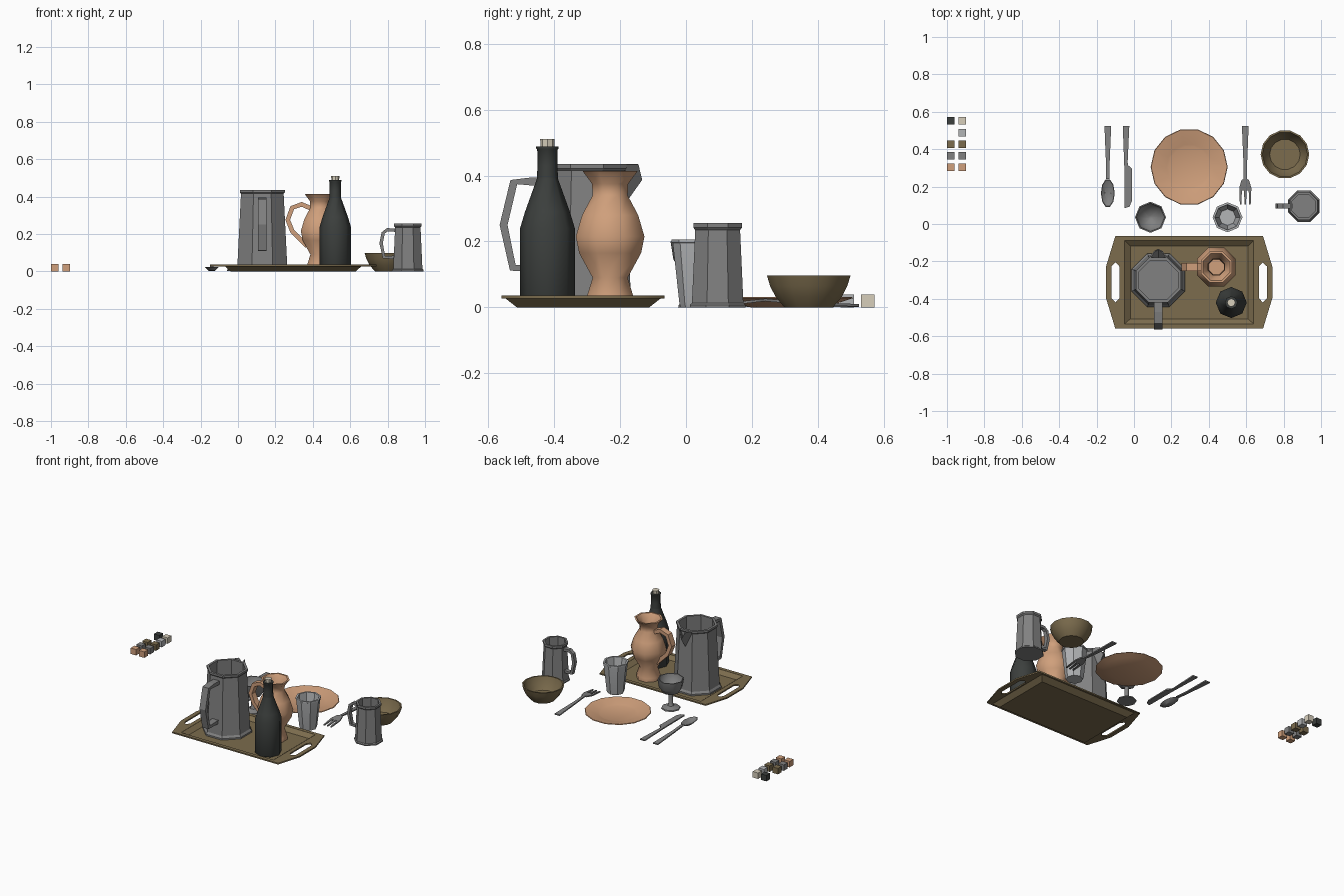
import bpy, bmesh, math
from mathutils import Vector

if "Cube" in bpy.data.objects:
    bpy.data.objects.remove(bpy.data.objects["Cube"])


def material(name, rgb):
    m = bpy.data.materials.new(name)
    m.diffuse_color = (*rgb, 1)
    m.use_nodes = True
    m.node_tree.nodes["Principled BSDF"].inputs["Base Color"].default_value = m.diffuse_color
    return m


WOOD = material("wood", (0.20, 0.15, 0.075))
CLAY = material("clay", (0.63, 0.35, 0.20))
DARK = material("dark_glass", (0.045, 0.05, 0.047))
CREAM = material("cork", (0.68, 0.62, 0.50))
PEWTER = material("pewter", (0.22, 0.22, 0.22))
LIGHT = material("light_metal", (0.45, 0.46, 0.47))


def finish(name, bm, mat, smooth=0):
    bmesh.ops.recalc_face_normals(bm, faces=bm.faces)
    me = bpy.data.meshes.new(name)
    bm.to_mesh(me)
    bm.free()
    ob = bpy.data.objects.new(name, me)
    bpy.context.collection.objects.link(ob)
    me.materials.append(mat)
    if smooth:
        bpy.ops.object.select_all(action='DESELECT')
        ob.select_set(True)
        bpy.context.view_layer.objects.active = ob
        bpy.ops.object.shade_smooth_by_angle(angle=math.radians(smooth))
    return ob


def skin(bm, rings):
    """Join successive closed rings with quads and cap both ends."""
    rings = [[bm.verts.new(p) for p in r] for r in rings]
    for a, b in zip(rings, rings[1:]):
        n = len(a)
        for i in range(n):
            j = (i + 1) % n
            bm.faces.new((a[i], a[j], b[j], b[i]))
    bm.faces.new(rings[0])
    bm.faces.new(rings[-1])


def lathe(name, x, y, profile, mat, n=8, flat=False, smooth=0, sy=1):
    """Turn (radius, z) points; flat puts sides, not corners, on the axes."""
    off = math.pi / n if flat else 0
    k = 1 / math.cos(math.pi / n) if flat else 1
    bm = bmesh.new()
    skin(bm, [[(x + k * r * math.cos(off + i * math.tau / n),
                y + sy * k * r * math.sin(off + i * math.tau / n), z)
               for i in range(n)] for r, z in profile])
    return finish(name, bm, mat, smooth)


def handle(name, origin, direction, path, width, thick, mat, smooth=0):
    """Sweep a rectangle along (outward, z) points."""
    o, d = Vector((*origin, 0)), Vector((*direction, 0))
    side, up = Vector((-d.y, d.x, 0)), Vector((0, 0, 1))
    pts = [Vector(p) for p in path]
    rings = []
    for i, p in enumerate(pts):
        t = (pts[min(i + 1, len(pts) - 1)] - pts[max(i - 1, 0)]).normalized()
        nrm = Vector((-t.y, t.x)) * thick / 2
        rings.append([o + d * q.x + up * q.y + side * s * width / 2
                      for q, s in ((p + nrm, -1), (p + nrm, 1), (p - nrm, 1), (p - nrm, -1))])
    bm = bmesh.new()
    skin(bm, rings)
    return finish(name, bm, mat, smooth)


def flat_shape(name, loops, z, thick, mat, bend=None):
    """Filled outline with holes, extruded; bend lifts points by y."""
    cu = bpy.data.curves.new(name, 'CURVE')
    cu.dimensions, cu.fill_mode, cu.extrude = '2D', 'BOTH', thick / 2
    for loop in loops:
        s = cu.splines.new('POLY')
        s.points.add(len(loop) - 1)
        for p, c in zip(s.points, loop):
            p.co = (*c, 0, 1)
        s.use_cyclic_u = True
    ob = bpy.data.objects.new(name, cu)
    bpy.context.collection.objects.link(ob)
    bpy.ops.object.select_all(action='DESELECT')
    ob.select_set(True)
    bpy.context.view_layer.objects.active = ob
    bpy.ops.object.convert(target='MESH')
    ob = bpy.context.view_layer.objects.active
    for v in ob.data.vertices:
        v.co.z += z + (bend(v.co.y) if bend else 0)
    ob.data.materials.clear()
    ob.data.materials.append(mat)
    return ob


# Tray: flat rim with grip slots, plus a sloped pan
TX, TY = 0.295, -0.312


def rect(hx, hy):
    return [(TX - hx, TY - hy), (TX + hx, TY - hy), (TX + hx, TY + hy), (TX - hx, TY + hy)]


edge = [(0.395, -0.247), (0.445, -0.083), (0.445, 0.083), (0.395, 0.247)]
outline = [(TX + a, TY + b) for a, b in edge] + [(TX - a, TY + b) for a, b in edge[::-1]]
slot = [(0.373, -0.085), (0.393, -0.107), (0.416, -0.085),
        (0.416, 0.085), (0.393, 0.107), (0.373, 0.085)]
slots = [[(TX + s * a, TY + b) for a, b in slot] for s in (1, -1)]
flat_shape("tray_rim", [outline, rect(0.345, 0.223)] + slots, 0.031, 0.009, WOOD)
bm = bmesh.new()
skin(bm, [[(*p, z) for p in rect(hx, hy)] for hx, hy, z in
          ((0.335, 0.2, 0), (0.365, 0.235, 0.027), (0.345, 0.223, 0.035), (0.315, 0.195, 0.012))])
finish("tray_pan", bm, WOOD)

# Large pitcher with spout and handle
PX, PY = 0.13, -0.30
lathe("pitcher_body", PX, PY, [(0.143, 0.012), (0.143, 0.022), (0.133, 0.035), (0.114, 0.415),
      (0.12, 0.422), (0.12, 0.435), (0.105, 0.435), (0.118, 0.05)], PEWTER, flat=True)
bm = bmesh.new()
low = bm.verts.new((PX, PY + 0.116, 0.325))
tip = bm.verts.new((PX, PY + 0.162, 0.39))
for s in (-1, 1):
    bm.faces.new((low, tip, bm.verts.new((PX + s * 0.018, PY + 0.153, 0.435)),
                  bm.verts.new((PX + s * 0.047, PY + 0.112, 0.435))))
spout = finish("pitcher_spout", bm, PEWTER)
spout.modifiers.new("wall", 'SOLIDIFY').thickness = 0.006
handle("pitcher_handle", (PX, PY), (0, -1), [(0.11, 0.38), (0.17, 0.382), (0.222, 0.38),
       (0.253, 0.25), (0.225, 0.12), (0.125, 0.12)], 0.045, 0.024, PEWTER)

# Clay jug
JX, JY = 0.44, -0.23
lathe("jug_body", JX, JY, [(0.07, 0.012), (0.07, 0.035), (0.053, 0.09), (0.094, 0.165),
      (0.104, 0.215), (0.085, 0.28), (0.053, 0.34), (0.055, 0.375), (0.083, 0.413), (0.072, 0.413),
      (0.044, 0.365), (0.042, 0.34), (0.072, 0.27), (0.04, 0.1)], CLAY, flat=True, smooth=50)
handle("jug_handle", (JX, JY), (-1, 0), [(0.045, 0.335), (0.1, 0.358), (0.15, 0.34),
       (0.174, 0.275), (0.15, 0.215), (0.07, 0.135)], 0.042, 0.025, CLAY, 40)

# Bottle and cork
lathe("bottle", 0.52, -0.42, [(0.078, 0.012), (0.083, 0.02), (0.083, 0.24), (0.068, 0.29),
      (0.032, 0.39), (0.032, 0.395), (0.03, 0.43), (0.031, 0.478), (0.034, 0.482), (0.034, 0.488),
      (0.02, 0.488)], DARK, smooth=50)
lathe("cork", 0.52, -0.42, [(0.02, 0.47), (0.022, 0.51)], CREAM)

# Plate and bowl
lathe("plate", 0.295, 0.305, [(0.11, 0), (0.165, 0.015), (0.206, 0.028), (0.203, 0.032),
      (0.122, 0.014), (0.11, 0.01)], CLAY, n=14, smooth=40)
lathe("bowl", 0.807, 0.372, [(0.075, 0), (0.103, 0.032), (0.12, 0.065), (0.13, 0.097),
      (0.121, 0.097), (0.108, 0.055), (0.082, 0.018)], WOOD, n=14, smooth=40)

# Tankard
lathe("tankard_body", 0.908, 0.096, [(0.084, 0), (0.084, 0.008), (0.078, 0.013), (0.068, 0.235),
      (0.074, 0.242), (0.074, 0.256), (0.062, 0.256), (0.066, 0.02)], PEWTER, flat=True)
handle("tankard_handle", (0.908, 0.096), (-1, 0), [(0.062, 0.22), (0.11, 0.222), (0.132, 0.205),
       (0.143, 0.15), (0.127, 0.075), (0.07, 0.075)], 0.026, 0.018, PEWTER)

# Tumbler and goblet
lathe("tumbler", 0.50, 0.036, [(0.052, 0), (0.056, 0.012), (0.076, 0.195), (0.08, 0.197),
      (0.08, 0.206), (0.068, 0.206), (0.044, 0.015)], LIGHT, smooth=30)
lathe("goblet", 0.088, 0.036, [(0.06, 0), (0.058, 0.008), (0.02, 0.02), (0.014, 0.035),
      (0.014, 0.095), (0.05, 0.11), (0.074, 0.145), (0.083, 0.2), (0.076, 0.2), (0.066, 0.15),
      (0.01, 0.12)], PEWTER, smooth=50)


# Cutlery, arched at the neck
def arch(y):
    return 0.018 * max(0, 1 - abs(y - 0.25) / 0.16)


def grip(x):
    return [(x - 0.009, 0.24), (x - 0.010, 0.33), (x - 0.018, 0.525),
            (x + 0.018, 0.525), (x + 0.010, 0.33), (x + 0.009, 0.24)]


flat_shape("spoon_handle", [grip(-0.14)], 0.006, 0.008, PEWTER, arch)
lathe("spoon_bowl", -0.14, 0.165, [(0.018, 0.004), (0.037, 0.022), (0.034, 0.024),
      (0.016, 0.009)], PEWTER, n=10, smooth=40, sy=2.1)
flat_shape("knife", [[(-0.052, 0.31), (-0.06, 0.525), (-0.025, 0.525), (-0.034, 0.33),
           (-0.032, 0.315), (-0.01, 0.295), (-0.012, 0.12), (-0.025, 0.092), (-0.05, 0.085)]],
           0.006, 0.008, PEWTER)
FX = 0.595
prongs = [(FX + 0.02, 0.235), (FX + 0.032, 0.195)]
for c in (0.025, 0, -0.025):
    prongs += [(FX + c + 0.007, 0.18), (FX + c + 0.004, 0.105),
               (FX + c - 0.004, 0.105), (FX + c - 0.007, 0.18)]
prongs += [(FX - 0.032, 0.195), (FX - 0.02, 0.235)]
flat_shape("fork", [grip(FX) + prongs], 0.006, 0.008, PEWTER, arch)

# Colour sample cubes
swatches = [(CLAY, CLAY), (PEWTER, PEWTER), (WOOD, WOOD), (None, LIGHT), (DARK, CREAM)]
for row, pair in enumerate(swatches):
    for col, mat in enumerate(pair):
        if mat:
            bm = bmesh.new()
            bmesh.ops.create_cube(bm, size=0.04)
            bmesh.ops.translate(bm, verts=bm.verts,
                                vec=(-0.98 + 0.062 * col, 0.303 + 0.062 * row, 0.02))
            finish(f"sample_cube_{row}_{col}", bm, mat)
